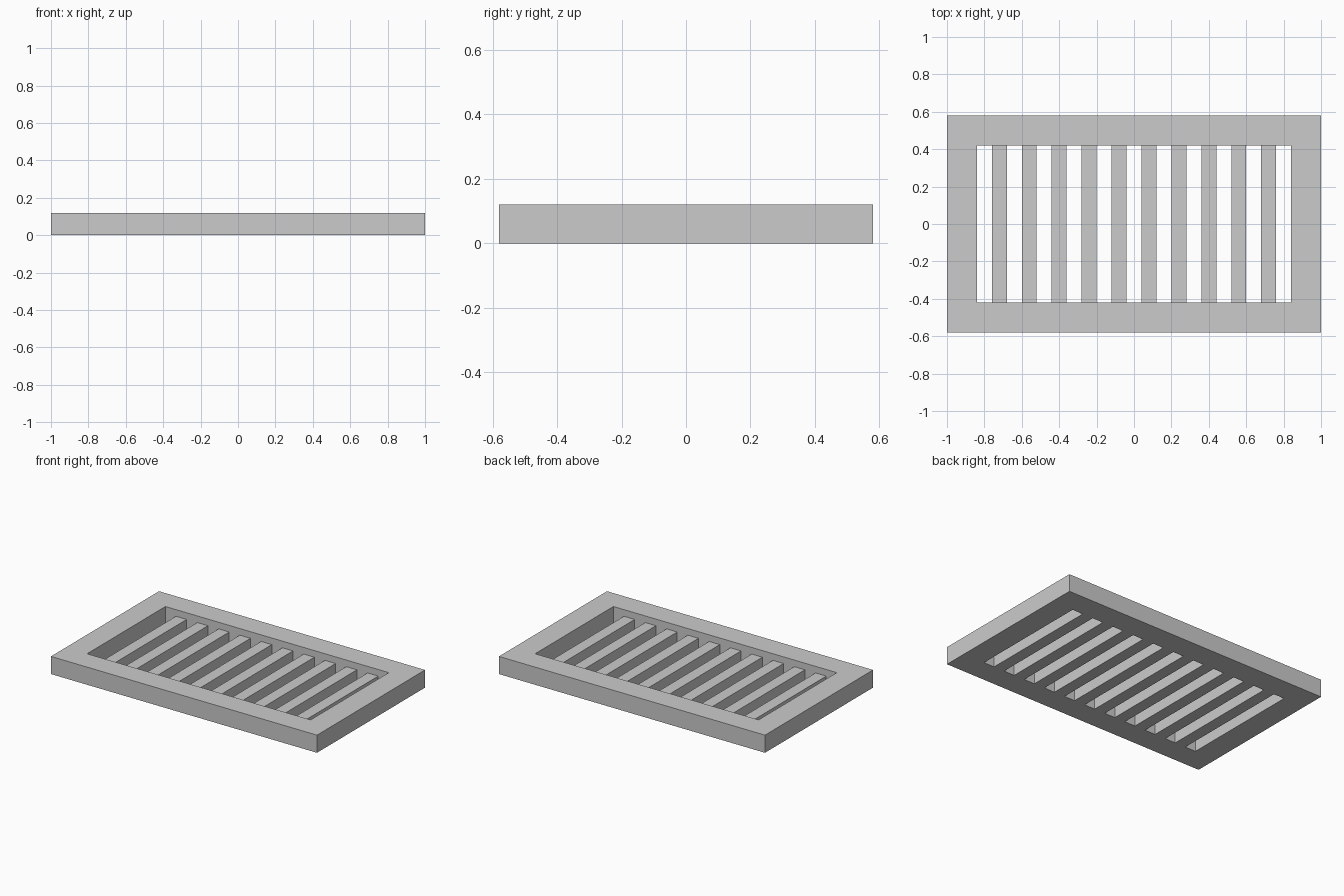
import bpy

if "Cube" in bpy.data.objects:
    bpy.data.objects.remove(bpy.data.objects["Cube"])

FRAME_X, FRAME_Y, FRAME_Z = 1.0, 0.58, 0.12   # half length, half depth, height
OPEN_X, OPEN_Y = 0.84, 0.42                   # half size of the opening
BAR_TOP = 0.075
PITCH, SLOT_W, SLOTS = 0.16, 0.08, 11


def box(name, x0, x1, y0, y1, z0, z1):
    bpy.ops.mesh.primitive_cube_add(
        size=1, location=((x0 + x1) / 2, (y0 + y1) / 2, (z0 + z1) / 2))
    ob = bpy.context.object
    ob.name = name
    ob.scale = (x1 - x0, y1 - y0, z1 - z0)
    bpy.ops.object.transform_apply(location=True, rotation=False, scale=True)
    return ob


def cut(target, cutter):
    mod = target.modifiers.new(cutter.name, 'BOOLEAN')
    mod.operation = 'DIFFERENCE'
    mod.solver = 'EXACT'
    mod.object = cutter
    bpy.context.view_layer.objects.active = target
    bpy.ops.object.modifier_apply(modifier=mod.name)
    bpy.data.objects.remove(cutter)


# Solid slab for the frame and bars
grate = box("grate", -FRAME_X, FRAME_X, -FRAME_Y, FRAME_Y, 0, FRAME_Z)

# Recess that drops the bars below the rim
cut(grate, box("recess", -OPEN_X, OPEN_X, -OPEN_Y, OPEN_Y, BAR_TOP, FRAME_Z + 0.1))

# Through slots, leaving ten bars flush with the underside
for i in range(SLOTS):
    x = (i - (SLOTS - 1) / 2) * PITCH
    cut(grate, box("slot", x - SLOT_W / 2, x + SLOT_W / 2,
                   -OPEN_Y, OPEN_Y, -0.1, FRAME_Z + 0.1))
